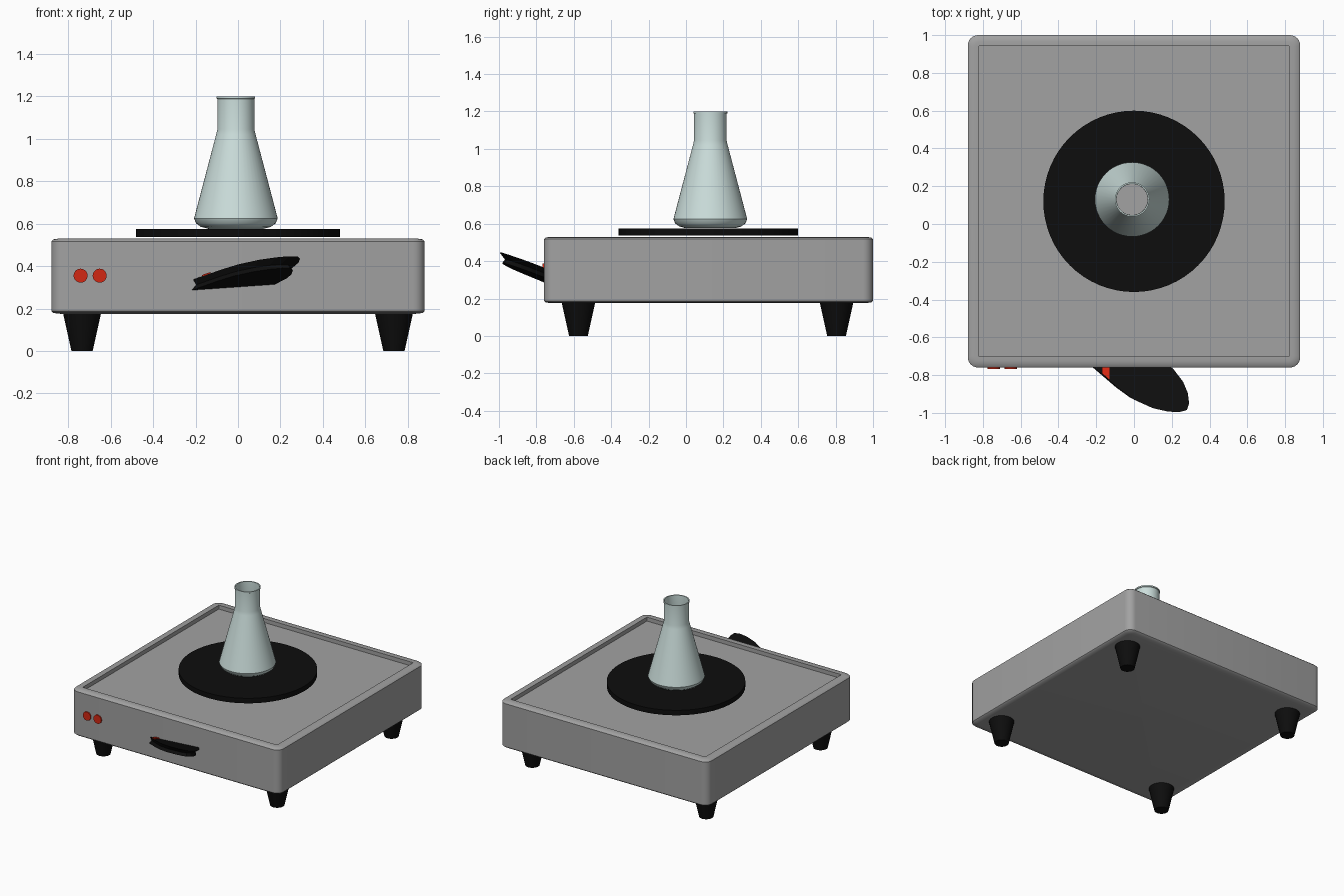
import bpy
import math

cube = bpy.data.objects.get("Cube")
if cube:
    bpy.data.objects.remove(cube, do_unlink=True)


def material(name, rgb):
    m = bpy.data.materials.new(name)
    m.use_nodes = True
    m.diffuse_color = (*rgb, 1)
    m.node_tree.nodes["Principled BSDF"].inputs["Base Color"].default_value = (*rgb, 1)
    return m


GREY = material("grey casing", (0.36, 0.36, 0.36))
BLACK = material("black", (0.004, 0.004, 0.004))
RED = material("red", (0.65, 0.02, 0.006))
GLASS = material("pale glass", (0.6, 0.73, 0.71))


def loft(name, rings, mat, cap_start=True, cap_end=True, smooth=True):
    """Skin a stack of closed rings that share one vertex count."""
    n = len(rings[0])
    verts = [p for ring in rings for p in ring]
    faces = []
    for k in range(len(rings) - 1):
        a, b = k * n, (k + 1) * n
        for i in range(n):
            j = (i + 1) % n
            faces.append((a + i, a + j, b + j, b + i))
    if cap_start:
        faces.append(tuple(reversed(range(n))))
    if cap_end:
        faces.append(tuple(range(len(verts) - n, len(verts))))
    mesh = bpy.data.meshes.new(name)
    mesh.from_pydata(verts, [], faces)
    mesh.materials.append(mat)
    obj = bpy.data.objects.new(name, mesh)
    bpy.context.collection.objects.link(obj)
    if smooth:
        bpy.ops.object.select_all(action="DESELECT")
        obj.select_set(True)
        bpy.context.view_layer.objects.active = obj
        bpy.ops.object.shade_smooth_by_angle(angle=math.radians(35))
    return obj


def turned(name, x, y, profile, mat, sides=32, **caps):
    """Revolve a (radius, height) profile about a vertical axis."""
    turn = [2 * math.pi * i / sides for i in range(sides)]
    rings = [[(x + r * math.cos(t), y + r * math.sin(t), z) for t in turn]
             for r, z in profile]
    return loft(name, rings, mat, **caps)


def rounded_rect(half, radius, z, cy=0.12, steps=6):
    pts = []
    for q, (sx, sy) in enumerate([(1, 1), (-1, 1), (-1, -1), (1, -1)]):
        for s in range(steps + 1):
            t = math.pi / 2 * (q + s / steps)
            pts.append((sx * (half - radius) + radius * math.cos(t),
                        cy + sy * (half - radius) + radius * math.sin(t), z))
    return pts


# Casing with rounded corners and a sunken top panel
loft("casing", [rounded_rect(h, r, z) for h, r, z in [
    (0.835, 0.03, 0.175), (0.87, 0.05, 0.179), (0.88, 0.055, 0.188),
    (0.88, 0.055, 0.517), (0.87, 0.05, 0.526), (0.845, 0.03, 0.53),
    (0.822, 0.004, 0.53), (0.822, 0.004, 0.5)]], GREY)

# Four tapered feet
for side, x in (("right", -0.735), ("left", 0.735)):
    for end, y in (("front", -0.575), ("back", 0.805)):
        turned(f"{end}_{side}_foot", x, y, [(0.05, 0), (0.09, 0.18)], BLACK, 24)

# Heating plate
turned("heating_plate", 0, 0.12, [(0.48, 0.537), (0.48, 0.575)], BLACK, 64)

# Open flask: outer wall, lip, then inner wall
turned("flask", -0.01, 0.13, [
    (0.13, 0.576), (0.165, 0.585), (0.188, 0.602), (0.197, 0.625), (0.19, 0.652),
    (0.093, 1.02), (0.087, 1.045), (0.087, 1.188), (0.091, 1.19), (0.091, 1.2),
    (0.083, 1.2), (0.082, 1.04), (0.184, 0.645), (0.18, 0.605), (0.13, 0.582)],
    GLASS, 48, cap_end=False)
turned("flask_floor", -0.01, 0.13, [(0.135, 0.581), (0.135, 0.584)], GREY, 48)

# Indicator lights on the front
for name, x in (("outer_light", -0.742), ("inner_light", -0.652)):
    turn = [2 * math.pi * i / 20 for i in range(20)]
    loft(name, [[(x + 0.033 * math.cos(t), y, 0.355 + 0.033 * math.sin(t))
                 for t in turn] for y in (-0.75, -0.768)], RED)


# Tilted control knob, running into the front wall
def tilt(x, y, drop=0):
    return (x, y, 0.101 + 0.07 * x - 0.33 * y - drop)


knob = [(-0.24, -0.735), (-0.15, -0.812), (-0.08, -0.872), (0, -0.93), (0.1, -0.975),
        (0.18, -0.993), (0.24, -0.996), (0.28, -0.985), (0.292, -0.95),
        (0.285, -0.895), (0.26, -0.835), (0.21, -0.77), (0.17, -0.735)]


def knob_ring(shrink, shift, drop):
    return [tilt(0.02 + (x - 0.02) * shrink - shift, -0.735 + (y + 0.735) * shrink, drop)
            for x, y in knob]


loft("control_knob", [knob_ring(0.95, 0.02, 0.05), knob_ring(0.89, 0.015, 0.026),
                      knob_ring(1, 0, 0)], BLACK, smooth=False)

# Red pointer mark on the knob
mark = [(-0.17, -0.75), (-0.17, -0.79), (-0.13, -0.825), (-0.13, -0.75)]
loft("knob_pointer", [[tilt(x, y, d) for x, y in mark] for d in (0.001, -0.008)],
     RED, smooth=False)
